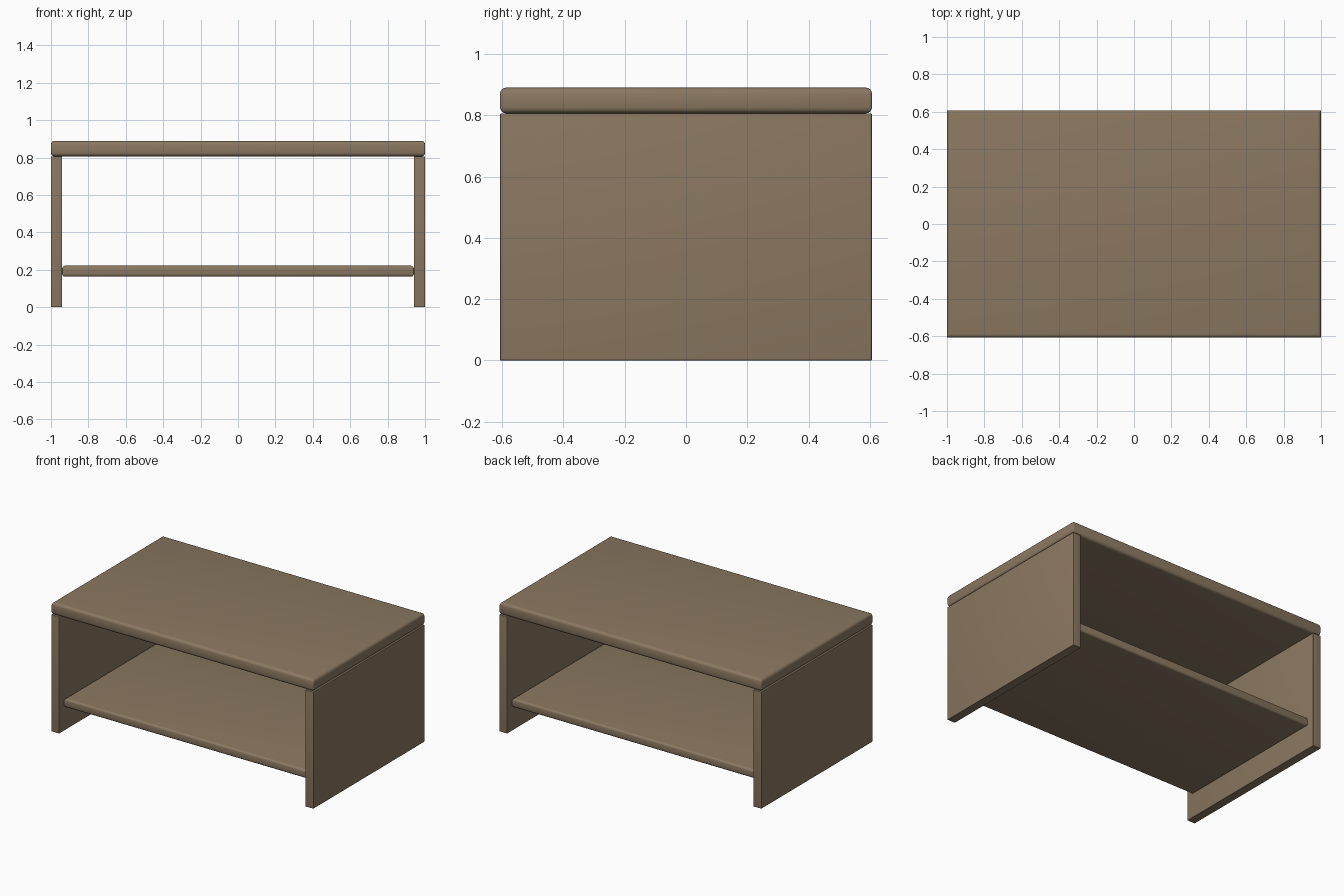
import bpy, bmesh, math

cube = bpy.data.objects.get("Cube")
if cube:
    bpy.data.objects.remove(cube, do_unlink=True)

# One brown wood colour for the whole table
wood = bpy.data.materials.new("brown wood")
wood.use_nodes = True
colour = (0.258, 0.188, 0.12, 1)
wood.diffuse_color = colour
bsdf = next(n for n in wood.node_tree.nodes if n.type == 'BSDF_PRINCIPLED')
bsdf.inputs["Base Color"].default_value = colour
bsdf.inputs["Roughness"].default_value = 0.7


def board(name, x, y, z, radius, corner=0.3):
    """Box between (min, max) pairs; upright corners are rounded less."""
    bm = bmesh.new()
    bmesh.ops.create_cube(bm, size=1)
    for v in bm.verts:
        v.co = [r[0] if c < 0 else r[1] for c, r in zip(v.co, (x, y, z))]
    weight = bm.edges.layers.float.new("bevel_weight_edge")
    for e in bm.edges:
        a, b = e.verts
        e[weight] = corner if abs(a.co.z - b.co.z) > 1e-4 else 1.0
    mesh = bpy.data.meshes.new(name)
    bm.to_mesh(mesh)
    bm.free()
    mesh.materials.append(wood)
    ob = bpy.data.objects.new(name, mesh)
    bpy.context.collection.objects.link(ob)
    bevel = ob.modifiers.new("rounded edges", 'BEVEL')
    bevel.limit_method = 'WEIGHT'
    bevel.width = radius
    bevel.segments = 4
    bpy.ops.object.select_all(action='DESELECT')
    ob.select_set(True)
    bpy.context.view_layer.objects.active = ob
    bpy.ops.object.modifier_apply(modifier=bevel.name)
    bpy.ops.object.shade_smooth_by_angle(angle=math.radians(35))
    return ob


# Thick top with softly rounded edges
board("table_top", (-1, 1), (-0.607, 0.607), (0.806, 0.89), 0.02)

# Full-depth side panels
for name, x in (("left_side_panel", (0.94, 1)), ("right_side_panel", (-1, -0.94))):
    board(name, x, (-0.607, 0.607), (0, 0.806), 0.003, 1.0)

# Lower shelf, set back a little from the front and back
board("lower_shelf", (-0.94, 0.94), (-0.555, 0.555), (0.163, 0.222), 0.014)
